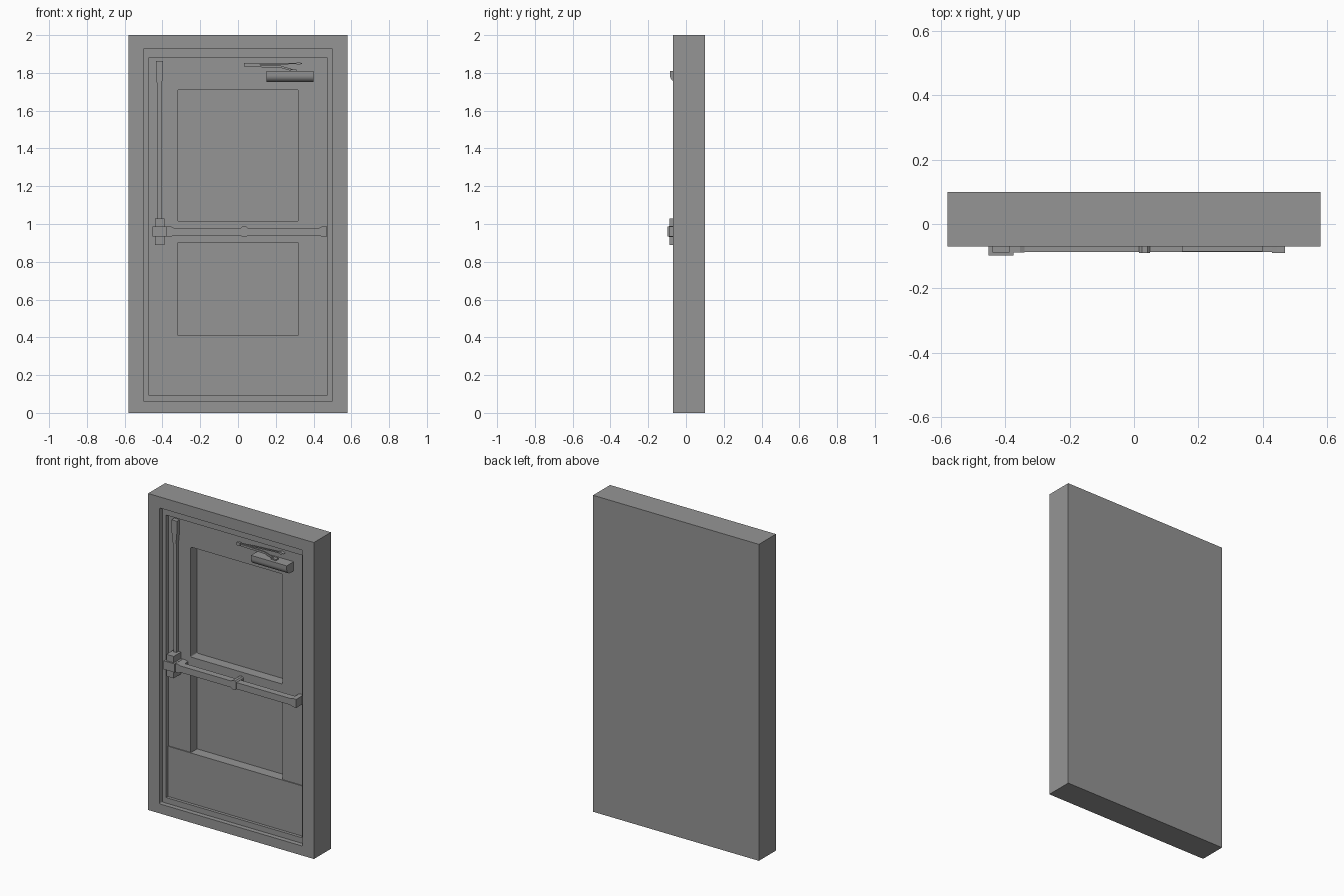
import bpy, bmesh, math
from mathutils import Vector

cube = bpy.data.objects.get("Cube")
if cube:
    bpy.data.objects.remove(cube, do_unlink=True)

grey = bpy.data.materials.new("plain grey")
grey.use_nodes = True
grey.diffuse_color = (0.3, 0.3, 0.3, 1)
grey.node_tree.nodes["Principled BSDF"].inputs["Base Color"].default_value = (0.3, 0.3, 0.3, 1)


def make_object(name, bm):
    bmesh.ops.recalc_face_normals(bm, faces=bm.faces)
    mesh = bpy.data.meshes.new(name)
    bm.to_mesh(mesh)
    bm.free()
    mesh.materials.append(grey)
    obj = bpy.data.objects.new(name, mesh)
    bpy.context.collection.objects.link(obj)
    return obj


def prism(name, profile, offset):
    """Extrude a flat outline along an offset."""
    bm = bmesh.new()
    face = bm.faces.new([bm.verts.new(p) for p in profile])
    result = bmesh.ops.extrude_face_region(bm, geom=[face], use_keep_orig=True)
    moved = [v for v in result["geom"] if isinstance(v, bmesh.types.BMVert)]
    bmesh.ops.translate(bm, verts=moved, vec=offset)
    return make_object(name, bm)


def plate(name, outline, front, back):
    """Outline in x and z, given thickness in y."""
    return prism(name, [(x, front, z) for x, z in outline], (0, back - front, 0))


def box(name, x0, x1, z0, z1, front, back, radius=0):
    if not radius:
        return plate(name, [(x0, z0), (x1, z0), (x1, z1), (x0, z1)], front, back)
    outline = []
    corners = [(x1, z1, -1, -1), (x0, z1, 1, -1), (x0, z0, 1, 1), (x1, z0, -1, 1)]
    for i, (x, z, sx, sz) in enumerate(corners):
        for step in range(4):
            a = math.radians(90 * i + 30 * step)
            outline.append((x + radius * (sx + math.cos(a)), z + radius * (sz + math.sin(a))))
    return plate(name, outline, front, back)


def cut(target, cutter):
    mod = target.modifiers.new("cut", "BOOLEAN")
    mod.object, mod.operation, mod.solver = cutter, "DIFFERENCE", "EXACT"
    bpy.context.view_layer.objects.active = target
    bpy.ops.object.modifier_apply(modifier=mod.name)
    bpy.data.objects.remove(cutter, do_unlink=True)


def link(name, start, end, width, depth):
    """Rectangular bar between two points."""
    start, end = Vector(start), Vector(end)
    along = end - start
    up = Vector((-along.z, 0, along.x)).normalized() * width / 2
    out = along.cross(up).normalized() * depth / 2
    return prism(name, [start + up + out, start - up + out, start - up - out, start + up - out], along)


WALL, STEP, LEAF, PANE, BACK = -0.07, -0.04, -0.015, 0.05, 0.10

# Stepped surround
frame = box("door_frame", -0.58, 0.58, 0, 2, WALL, BACK)
cut(frame, box("cutter", -0.50, 0.50, 0.06, 1.93, -0.2, STEP, 0.006))
cut(frame, box("cutter", -0.475, 0.475, 0.095, 1.88, -0.2, PANE))

# Leaf with two recessed panels
leaf = box("door_leaf", -0.475, 0.475, 0.095, 1.88, LEAF, PANE + 0.002)
for z0, z1, radius in ((1.015, 1.71, 0.007), (0.41, 0.90, 0)):
    cut(leaf, box("cutter", -0.32, 0.32, z0, z1, -0.2, PANE, radius))
box("upper_panel", -0.32, 0.32, 1.015, 1.71, PANE - 0.001, PANE + 0.002)
box("lower_panel", -0.32, 0.32, 0.41, 0.90, PANE - 0.001, PANE + 0.002)
box("kick_plate", -0.475, 0.475, 0.095, 0.412, LEAF - 0.006, LEAF)

# Push bar with its brackets
box("push_bar", -0.345, 0.44, 0.939, 0.98, -0.087, -0.045)
plate("bar_socket", [(-0.38, 0.933), (-0.355, 0.933), (-0.34, 0.939), (-0.34, 0.98),
                     (-0.355, 0.987), (-0.38, 0.987)], -0.089, LEAF)
plate("bar_middle_bracket", [(0.015, 0.938), (0.025, 0.93), (0.042, 0.93), (0.05, 0.938),
                             (0.05, 0.981), (0.042, 0.989), (0.025, 0.989), (0.015, 0.981)], -0.09, LEAF)
plate("bar_end_bracket", [(0.43, 0.939), (0.445, 0.933), (0.47, 0.933), (0.47, 0.987),
                          (0.445, 0.987), (0.43, 0.98)], -0.09, LEAF)

# Latch case and vertical rod
box("latch_case", -0.44, -0.388, 0.89, 1.028, -0.088, LEAF)
box("latch_cover", -0.452, -0.375, 0.934, 0.988, -0.098, LEAF)
box("latch_rod", -0.426, -0.405, 1.02, 1.75, -0.036, LEAF)
plate("top_latch", [(-0.426, 1.715), (-0.405, 1.715), (-0.398, 1.79), (-0.398, 1.862),
                    (-0.435, 1.862), (-0.435, 1.79)], -0.042, LEAF)

# Closer body, rounded along its lower front edge
radius = 0.035
side = [(LEAF, 1.752), (LEAF, 1.81), (-0.085, 1.81)]
for step in range(7):
    a = math.radians(180 + 15 * step)
    side.append((-0.085 + radius * (1 + math.cos(a)), 1.752 + radius * (1 + math.sin(a))))
closer = prism("closer_body", [(0.15, y, z) for y, z in side], (0.25, 0, 0))
bpy.ops.object.select_all(action="DESELECT")
closer.select_set(True)
bpy.context.view_layer.objects.active = closer
bpy.ops.object.shade_smooth_by_angle(angle=math.radians(30))

# Closer arms, joint, spindle and fixing
link("closer_arm", (0.045, -0.052, 1.839), (0.225, -0.05, 1.833), 0.013, 0.008)
link("closer_arm_bend", (0.22, -0.05, 1.834), (0.295, -0.05, 1.812), 0.011, 0.008)
box("closer_spindle", 0.275, 0.31, 1.805, 1.818, -0.064, -0.036)
link("closer_link", (0.045, -0.05, 1.846), (0.32, -0.028, 1.85), 0.007, 0.008)
box("closer_joint", 0.032, 0.056, 1.833, 1.853, -0.06, -0.044)
plate("closer_fixing", [(0.30, 1.85), (0.32, 1.842), (0.342, 1.85), (0.32, 1.857)], -0.035, LEAF)
